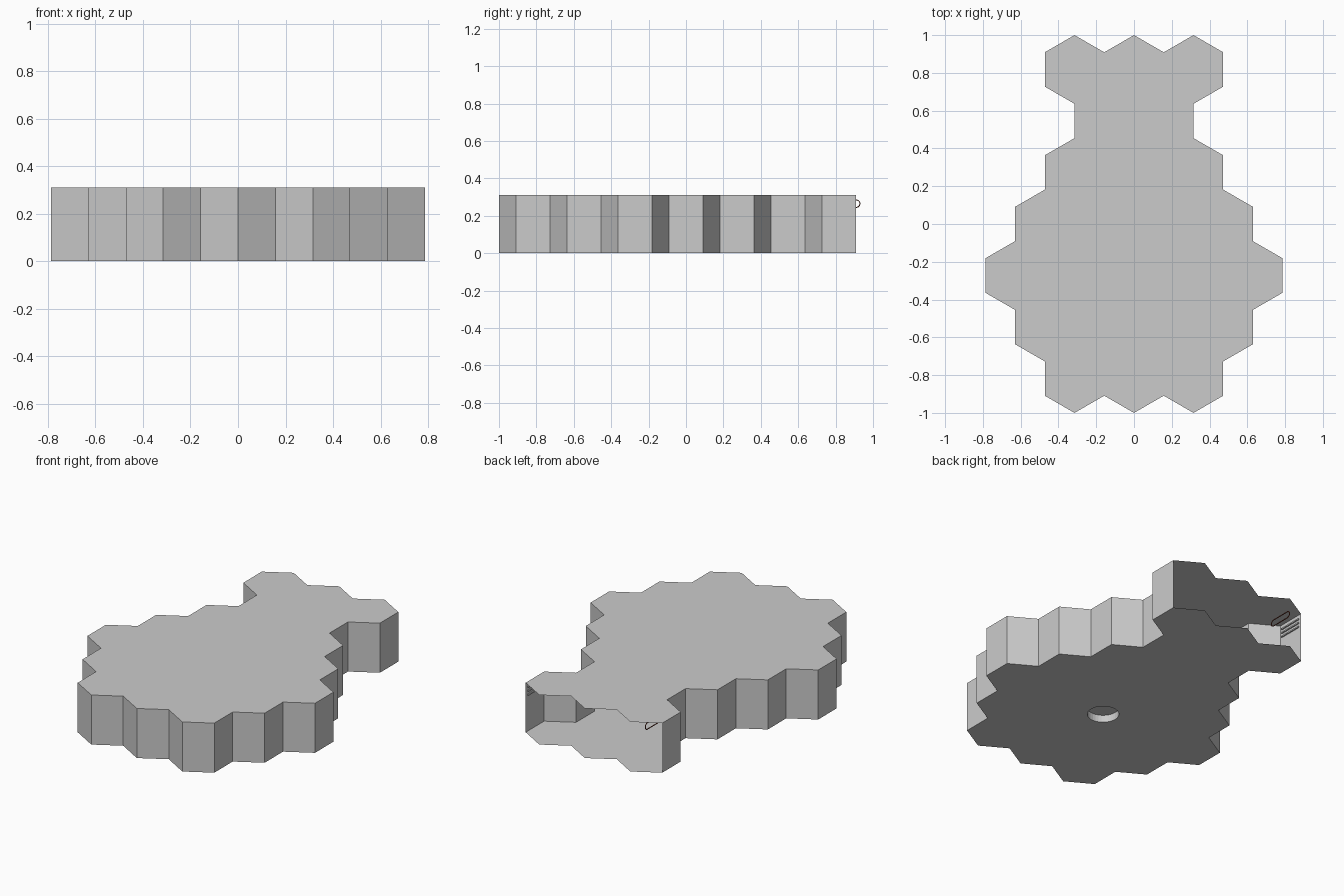
import bpy, bmesh, math

if "Cube" in bpy.data.objects:
    bpy.data.objects.remove(bpy.data.objects["Cube"])

S = 2 / 11            # hexagon side
W = S * math.sqrt(3) / 2   # half width of a hexagon
H = 0.31              # slab height


def material(name, colour):
    m = bpy.data.materials.new(name)
    m.diffuse_color = (*colour, 1)
    m.use_nodes = True
    m.node_tree.nodes["Principled BSDF"].inputs["Base Color"].default_value = m.diffuse_color
    return m


grey = material("light_grey", (0.6, 0.6, 0.6))
rust = material("rust", (0.2, 0.05, 0.03))


def finish(name, bm, mat):
    me = bpy.data.meshes.new(name)
    bm.to_mesh(me)
    bm.free()
    me.materials.append(mat)
    ob = bpy.data.objects.new(name, me)
    bpy.context.collection.objects.link(ob)
    return ob


# Honeycomb outline: right side in (half widths, half sides), front to back
right = [(0, -11), (1, -10), (2, -11), (3, -10), (3, -8), (4, -7), (4, -5), (5, -4),
         (5, -2), (4, -1), (4, 1), (3, 2), (3, 4), (2, 5), (2, 7), (3, 8), (3, 10),
         (2, 11), (1, 10), (0, 11)]
ring = right + [(-x, y) for x, y in right[-2:0:-1]]
outline = [(x * W, y * S / 2) for x, y in ring]
n = len(outline)
HOLE = (0, -1.5 * S)
R, DEPTH, SEG = 0.09, 0.045, 32
circle = [(HOLE[0] + R * math.cos(2 * math.pi * i / SEG),
           HOLE[1] + R * math.sin(2 * math.pi * i / SEG)) for i in range(SEG)]

# Thin hollow shell, open along the back zigzag
bm = bmesh.new()
low = [bm.verts.new((x, y, 0)) for x, y in outline]
top = [bm.verts.new((x, y, H)) for x, y in outline]
bm.faces.new(top)
for i in range(n):
    j = (i + 1) % n
    if ring[i][1] >= 10 and ring[j][1] >= 10:
        continue
    bm.faces.new((low[i], low[j], top[j], top[i]))
# Floor with a round recess
rim = [bm.verts.new((x, y, 0)) for x, y in circle]
cup = [bm.verts.new((x, y, DEPTH)) for x, y in circle]
edges = []
for loop in (low, rim):
    for i in range(len(loop)):
        a, b = loop[i], loop[(i + 1) % len(loop)]
        edges.append(bm.edges.get((a, b)) or bm.edges.new((a, b)))
floor = bmesh.ops.triangle_fill(bm, edges=edges, use_beauty=True, normal=(0, 0, -1))
for f in [g for g in floor["geom"] if isinstance(g, bmesh.types.BMFace)]:
    f.normal_update()
    if f.normal.z > 0:
        f.normal_flip()
for i in range(SEG):
    j = (i + 1) % SEG
    bm.faces.new((rim[j], rim[i], cup[i], cup[j]))
bm.faces.new(cup[::-1])
finish("honeycomb_shell", bm, grey)


# Fine ribs inside the open pocket
def rib(name, x, y, z):
    bm = bmesh.new()
    bmesh.ops.create_cube(bm, size=1)
    for v in bm.verts:
        v.co = (x + v.co.x * 0.008, y + v.co.y * 0.15, z + v.co.z * 0.008)
    finish(name, bm, grey)


for side, label in ((-1, "left"), (1, "right")):
    for k in range(3):
        rib(f"{label}_rib_{k + 1}", side * (3 * W - 0.006), 0.82, 0.28 - 0.025 * k)

# Small rounded loop hanging in the pocket
cu = bpy.data.curves.new("pocket_loop", "CURVE")
cu.dimensions = "3D"
cu.bevel_depth = 0.003
cu.bevel_resolution = 1
sp = cu.splines.new("POLY")
sp.points.add(15)
for i, p in enumerate(sp.points):
    a = 2 * math.pi * (i + 0.5) / 16
    shift = 0.06 if math.sin(a) > 0 else -0.06
    p.co = (-0.37, 0.85 + shift + 0.02 * math.sin(a), 0.265 + 0.02 * math.cos(a), 1)
sp.use_cyclic_u = True
cu.materials.append(rust)
bpy.context.collection.objects.link(bpy.data.objects.new("pocket_loop", cu))
